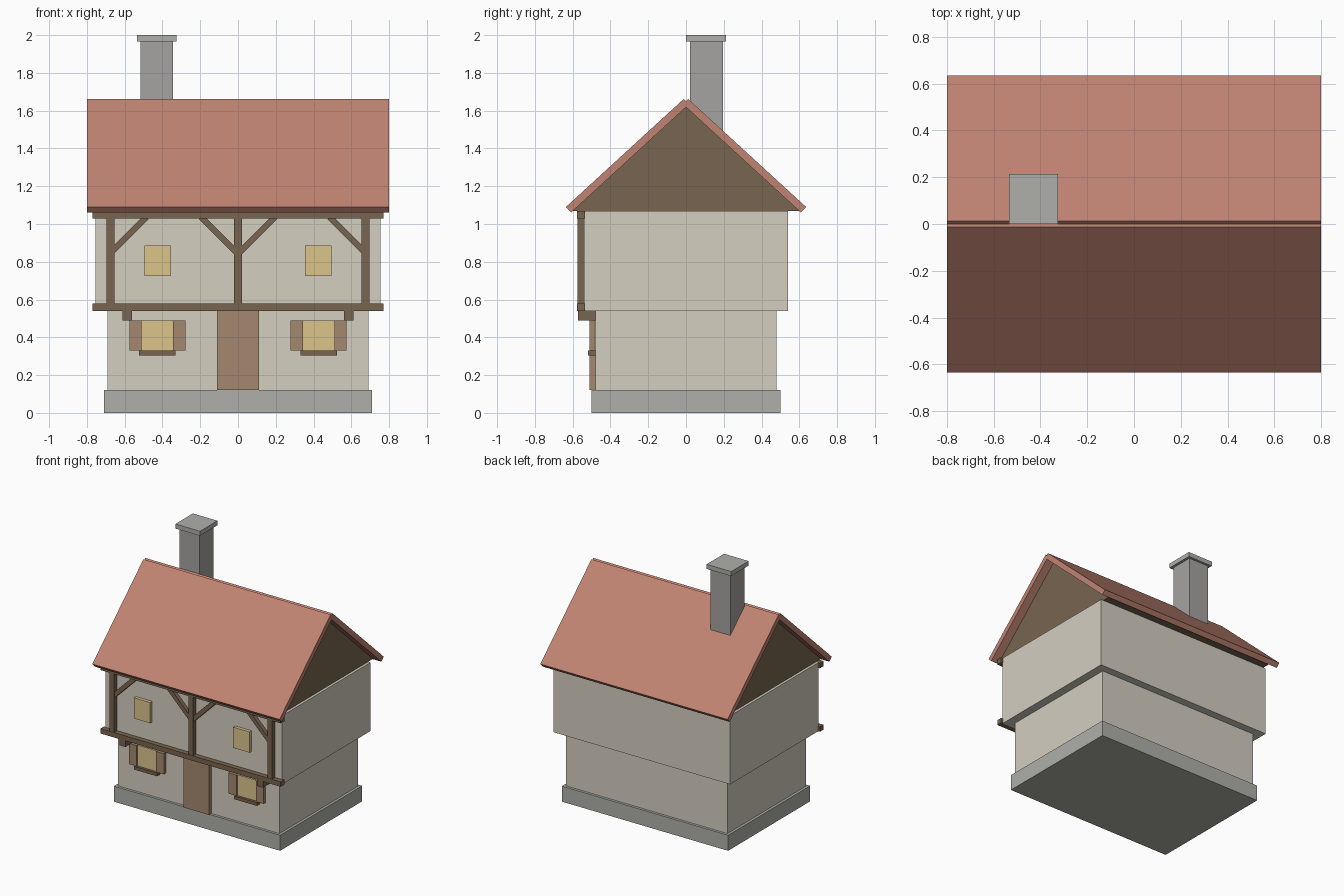
import bpy, bmesh
from math import atan2, cos, sin, radians
from mathutils import Matrix, Vector

if "Cube" in bpy.data.objects:
    bpy.data.objects.remove(bpy.data.objects["Cube"])


def material(name, rgb):
    m = bpy.data.materials.new(name)
    m.diffuse_color = (*rgb, 1)
    m.use_nodes = True
    m.node_tree.nodes["Principled BSDF"].inputs["Base Color"].default_value = m.diffuse_color
    return m


PLASTER = material("plaster", (0.66, 0.62, 0.53))
STONE = material("stone", (0.43, 0.43, 0.40))
BRICK = material("chimney_stone", (0.38, 0.37, 0.36))
TILE = material("roof_tile", (0.53, 0.23, 0.17))
TIMBER = material("timber", (0.19, 0.13, 0.08))
DOOR = material("door_wood", (0.37, 0.25, 0.16))
GLASS = material("window_glow", (0.71, 0.56, 0.26))


def add(name, bm, mat):
    bmesh.ops.recalc_face_normals(bm, faces=bm.faces)
    me = bpy.data.meshes.new(name)
    bm.to_mesh(me)
    bm.free()
    me.materials.append(mat)
    ob = bpy.data.objects.new(name, me)
    bpy.context.collection.objects.link(ob)
    return ob


def box(name, x, y, z, mat):
    """Box from (min, max) ranges."""
    size = [r[1] - r[0] for r in (x, y, z)]
    mid = Vector([(r[0] + r[1]) / 2 for r in (x, y, z)])
    bm = bmesh.new()
    bmesh.ops.create_cube(bm, size=1, matrix=Matrix.Translation(mid) @ Matrix.Diagonal((*size, 1)))
    return add(name, bm, mat)


def extrude_x(name, profile, half, mat):
    """Extrude a (y, z) profile symmetrically along x."""
    bm = bmesh.new()
    face = bm.faces.new([bm.verts.new((-half, y, z)) for y, z in profile])
    new = bmesh.ops.extrude_face_region(bm, geom=[face])["geom"]
    bmesh.ops.translate(bm, verts=[v for v in new if isinstance(v, bmesh.types.BMVert)],
                        vec=(2 * half, 0, 0))
    return add(name, bm, mat)


def brace(name, x0, x1, z0, z1):
    """Diagonal timber running upwards from a post to the top plate."""
    d = Vector((x1 - x0, 0, z1 - z0))
    rot = Matrix.Rotation(-atan2(d.z, d.x), 4, 'Y')
    mid = Vector(((x0 + x1) / 2, -0.555, (z0 + z1) / 2))
    bm = bmesh.new()
    bmesh.ops.create_cube(bm, size=1, matrix=Matrix.Translation(mid) @ rot
                          @ Matrix.Diagonal((d.length, 0.03, 0.032, 1)))
    return add(name, bm, TIMBER)


# Storeys
box("plinth", (-0.71, 0.71), (-0.5, 0.5), (0, 0.12), STONE)
box("ground_floor", (-0.69, 0.69), (-0.48, 0.48), (0.12, 0.54), PLASTER)
box("upper_floor", (-0.755, 0.755), (-0.54, 0.54), (0.54, 1.07), PLASTER)

# Gable and the two roof slabs
extrude_x("gable", [(-0.6, 1.07), (0.6, 1.07), (0, 1.62)], 0.735, TIMBER)
slope = atan2(0.55, 0.6)
along = Vector((-cos(slope), -sin(slope)))
thick = Vector((sin(slope), -cos(slope))) * 0.04
ridge = Vector((-0.012, 1.662))
eave = ridge + along * 0.846
for side, label in ((1, "front"), (-1, "back")):
    pts = [ridge, eave, eave + thick, ridge + thick]
    extrude_x(label + "_roof", [(p.x * side, p.y) for p in pts], 0.8, TILE)

# Chimney
box("chimney", (-0.515, -0.345), (0.02, 0.195), (1.3, 1.965), BRICK)
box("chimney_cap", (-0.535, -0.325), (0, 0.213), (1.965, 2.0), STONE)

# Horizontal timbers, posts and door
box("jetty_beam", (-0.77, 0.77), (-0.578, -0.535), (0.54, 0.578), TIMBER)
box("top_plate", (-0.77, 0.77), (-0.578, -0.535), (1.03, 1.07), TIMBER)
for x in (-0.675, 0, 0.675):
    box("post", (x - 0.02, x + 0.02), (-0.575, -0.535), (0.578, 1.03), TIMBER)
box("door", (-0.11, 0.11), (-0.51, -0.47), (0.12, 0.54), DOOR)


# Parts repeated on the left and right
def pair(name, x0, x1, y, z, mat):
    for s in (-1, 1):
        box(name, sorted((s * x0, s * x1)), y, z, mat)


for s in (-1, 1):
    brace("outer_brace", s * 0.67, s * 0.485, 0.852, 1.037)
    brace("inner_brace", s * 0.01, s * 0.195, 0.852, 1.037)
pair("upper_window", 0.355, 0.495, (-0.565, -0.53), (0.725, 0.885), GLASS)
pair("lower_window", 0.345, 0.51, (-0.50, -0.47), (0.33, 0.49), GLASS)
pair("inner_shutter", 0.277, 0.345, (-0.51, -0.485), (0.33, 0.49), DOOR)
pair("outer_shutter", 0.51, 0.575, (-0.51, -0.485), (0.33, 0.49), DOOR)
pair("window_sill", 0.33, 0.525, (-0.52, -0.475), (0.305, 0.33), TIMBER)
pair("jetty_bracket", 0.562, 0.612, (-0.571, -0.476), (0.488, 0.54), TIMBER)
